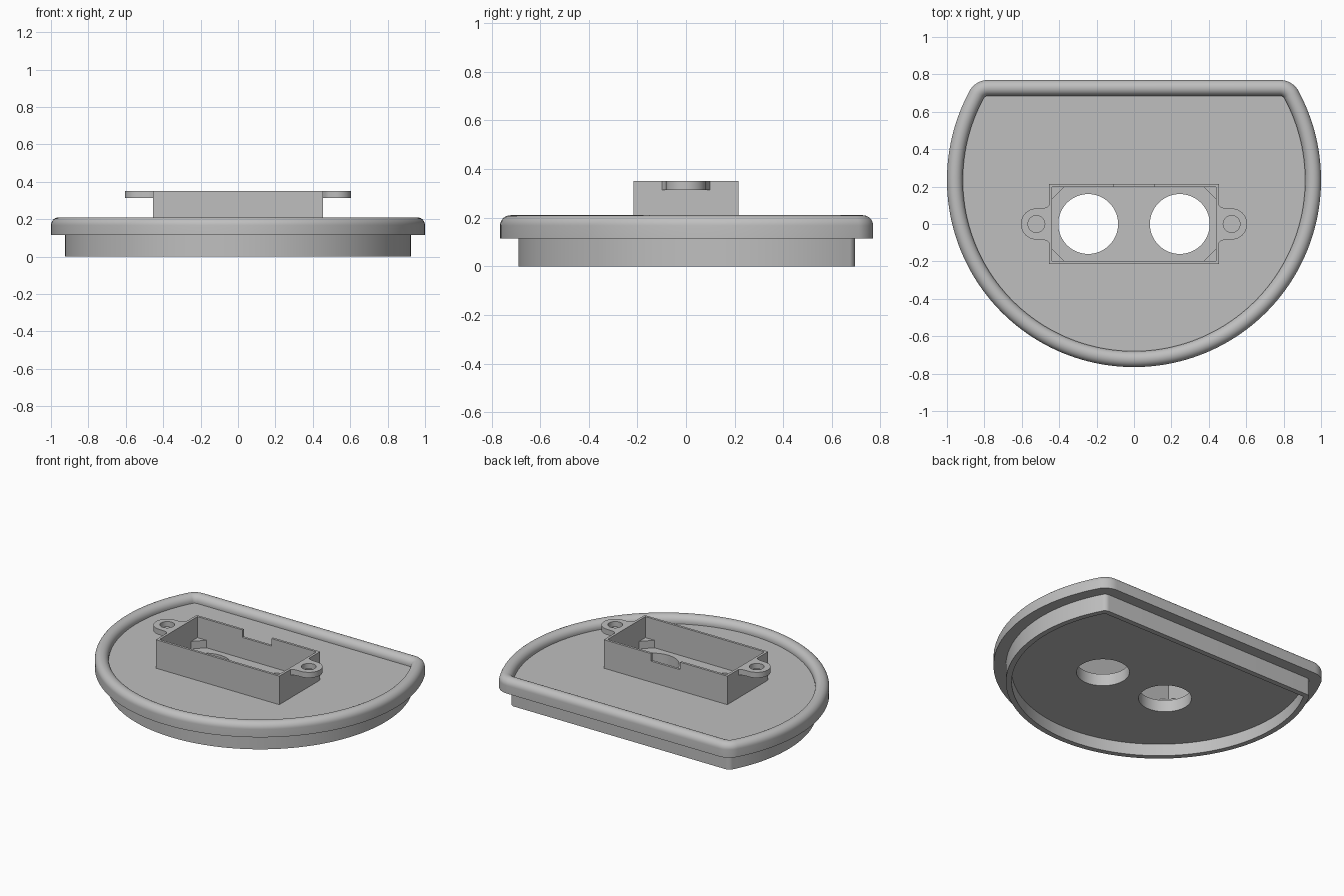
import bpy, bmesh, math

cube = bpy.data.objects.get("Cube")
if cube:
    bpy.data.objects.remove(cube, do_unlink=True)

grey = bpy.data.materials.new("plain grey")
grey.use_nodes = True
grey.diffuse_color = (0.52, 0.52, 0.52, 1)
grey.node_tree.nodes["Principled BSDF"].inputs["Base Color"].default_value = (0.52, 0.52, 0.52, 1)

FLOOR, TOP = 0.16, 0.35


def loft(name, rings):
    """Skin a stack of equal-length rings and cap both ends."""
    bm = bmesh.new()
    loops = [[bm.verts.new(p) for p in ring] for ring in rings]
    n = len(loops[0])
    for a, b in zip(loops, loops[1:]):
        for i in range(n):
            j = (i + 1) % n
            bm.faces.new((a[i], a[j], b[j], b[i]))
    bm.faces.new(loops[0])
    bm.faces.new(loops[-1])
    bmesh.ops.recalc_face_normals(bm, faces=bm.faces[:])
    mesh = bpy.data.meshes.new(name)
    bm.to_mesh(mesh)
    bm.free()
    mesh.materials.append(grey)
    ob = bpy.data.objects.new(name, mesh)
    bpy.context.collection.objects.link(ob)
    return ob


def prism(name, pts, z0, z1):
    return loft(name, [[(x, y, z) for x, y in pts] for z in (z0, z1)])


def arc(cx, cy, r, a0, a1, n):
    return [(cx + r * math.cos(a0 + (a1 - a0) * i / n),
             cy + r * math.sin(a0 + (a1 - a0) * i / n)) for i in range(n + 1)]


def circle(cx, cy, r, n=64):
    return arc(cx, cy, r, 0, math.tau, n)[:-1]


def rect(x0, x1, y0, y1):
    return [(x0, y0), (x1, y0), (x1, y1), (x0, y1)]


def select(ob):
    bpy.ops.object.select_all(action="DESELECT")
    ob.select_set(True)
    bpy.context.view_layer.objects.active = ob


def cut(ob, cutter):
    cutter.hide_render = True
    mod = ob.modifiers.new("cut", "BOOLEAN")
    mod.operation = "DIFFERENCE"
    mod.solver = "EXACT"
    mod.object = cutter
    select(ob)
    bpy.ops.object.modifier_apply(modifier=mod.name)
    bpy.data.objects.remove(cutter, do_unlink=True)


def smooth(ob):
    select(ob)
    bpy.ops.object.shade_smooth_by_angle(angle=math.radians(30))


# Plan outline: circle with a flat back and rounded corners, inset by d
CY, BACK, CORNER, CORNER_X = 0.235, 0.77, 0.114, 0.78


def outline(d, z):
    fy = BACK - CORNER
    t = math.atan2(fy - CY, CORNER_X)
    pts = arc(0, CY, 1 - d, math.pi - t, math.tau + t, 128)
    pts += arc(CORNER_X, fy, CORNER - d, t, math.pi / 2, 10)[1:]
    pts += arc(-CORNER_X, fy, CORNER - d, math.pi / 2, math.pi - t, 10)[:-1]
    return [(x, y, z) for x, y in pts]


# Lid body: recessed underside, skirt, rounded rim and sunken floor
R = 0.0425
profile = [(0.11, 0.08), (0.11, 0), (0.075, 0), (0.075, 0.115), (0, 0.115)]
profile += [(R - x, z) for x, z in arc(0, 0.21 - R, R, 0, math.pi, 16)]
profile.append((2 * R, FLOOR))
body = loft("lid_body", [outline(d, z) for d, z in profile])
for x in (-0.245, 0.245):
    cut(body, prism("hole_cutter", circle(x, 0, 0.16), 0.04, 0.2))
smooth(body)

# Open box with a notch in its back wall
BX, BY, WALL = 0.455, 0.215, 0.016
box = prism("box_walls", rect(-BX, BX, -BY, BY), FLOOR - 0.01, TOP)
cut(box, prism("cavity_cutter", rect(WALL - BX, BX - WALL, WALL - BY, BY - WALL), 0.1, 0.4))
cut(box, prism("notch_cutter", rect(-0.107, 0.107, 0.15, 0.25), 0.30, 0.4))

# Corner gussets inside the box
for sx in (-1, 1):
    for sy in (-1, 1):
        x, y = sx * (BX - WALL / 2), sy * (BY - WALL / 2)
        prism("corner_gusset", [(x, y), (x - sx * 0.083, y), (x, y - sy * 0.083)],
              FLOOR - 0.01, 0.21)

# Screw ears with flared roots
for side, s in (("left", 1), ("right", -1)):
    flare = [(0.447, 0.102), (0.456, 0.098), (0.468, 0.089), (0.485, 0.084)]
    pts = [(x, -y) for x, y in flare]
    pts += arc(0.522, 0, 0.083, -math.pi / 2, math.pi / 2, 24)
    pts += flare[::-1]
    ear = prism(side + "_screw_ear", [(s * x, y) for x, y in pts], 0.313, TOP)
    cut(ear, prism("screw_cutter", circle(s * 0.522, 0, 0.045, 32), 0.25, 0.4))
    smooth(ear)
